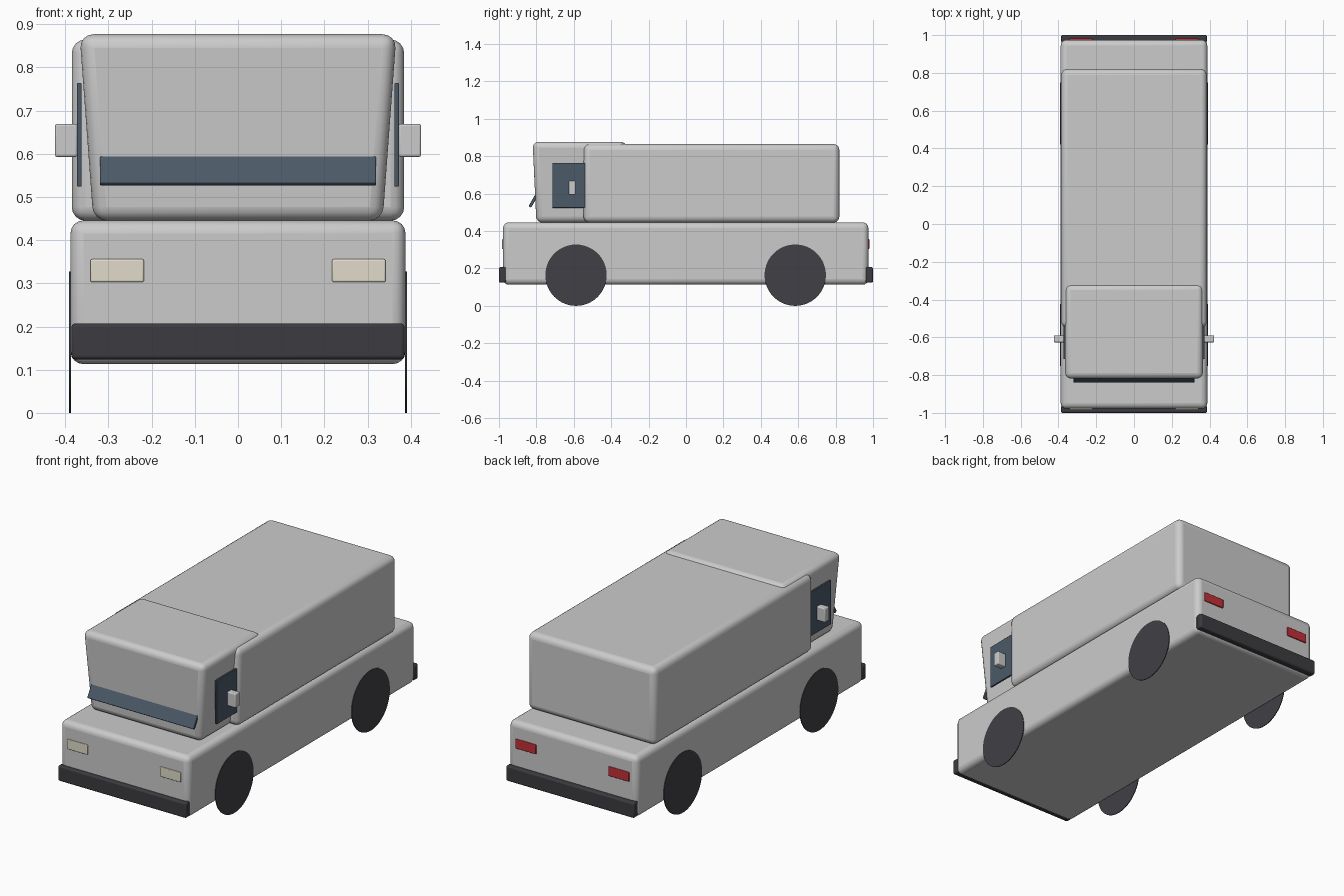
import bpy, math

if "Cube" in bpy.data.objects:
    bpy.data.objects.remove(bpy.data.objects["Cube"])


def material(name, color):
    m = bpy.data.materials.new(name)
    m.diffuse_color = (*color, 1)
    m.use_nodes = True
    m.node_tree.nodes["Principled BSDF"].inputs["Base Color"].default_value = m.diffuse_color
    return m


glass = material("glass", (0.07, 0.10, 0.135))
dark = material("dark_plastic", (0.045, 0.043, 0.05))
rubber = material("rubber", (0.052, 0.05, 0.058))
cream = material("lamp_cream", (0.75, 0.71, 0.58))
red = material("lamp_red", (0.55, 0.03, 0.04))


def finish(ob, name, mat, bevel, segments=4):
    ob.name = name
    if mat:
        ob.data.materials.append(mat)
    if bevel:
        mod = ob.modifiers.new("rounding", "BEVEL")
        mod.width, mod.segments = bevel, segments
    bpy.ops.object.shade_smooth_by_angle(angle=math.radians(35))
    return ob


def box(name, x, y, z, bevel, mat=None):
    """Rounded box from (min, max) ranges."""
    bpy.ops.mesh.primitive_cube_add(size=1)
    ob = bpy.context.object
    for v in ob.data.vertices:
        v.co = [r[0] if c < 0 else r[1] for c, r in zip(v.co, (x, y, z))]
    return finish(ob, name, mat, bevel)


# Lower body and cargo box
box("lower_body", (-0.388, 0.388), (-0.978, 0.975), (0.113, 0.446), 0.03)
box("cargo_box", (-0.385, 0.385), (-0.548, 0.82), (0.445, 0.865), 0.032)

# Cab, narrowing towards its base
cab = box("cab", (-0.367, 0.367), (-0.82, -0.318), (0.445, 0.877), 0.032)
for v in cab.data.vertices:
    if v.co.z < 0.5:
        v.co.x *= 0.335 / 0.367
        if v.co.y < -0.6:
            v.co.y = -0.80

# Tilted windscreen plate, its upper edge sunk into the cab
screen = box("windscreen", (-0.32, 0.32), (-0.008, 0.008), (0, 0.14), 0.004, glass)
screen.location = (0, -0.835, 0.529)
screen.rotation_euler.x = math.radians(-30)

# Bumpers
box("front_bumper", (-0.386, 0.386), (-1.0, -0.962), (0.124, 0.207), 0.009, dark)
box("rear_bumper", (-0.386, 0.386), (0.96, 1.0), (0.124, 0.207), 0.009, dark)

for s, side in ((-1, "left"), (1, "right")):
    def span(a, b):
        return tuple(sorted((s * a, s * b)))

    # Lamps
    box(f"headlight_{side}", span(0.218, 0.342), (-0.985, -0.965), (0.303, 0.356), 0.004, cream)
    box(f"tail_light_{side}", span(0.218, 0.342), (0.96, 0.982), (0.305, 0.356), 0.004, red)
    # Side window and mirror
    box(f"side_window_{side}", span(0.362, 0.373), (-0.715, -0.5), (0.524, 0.764), 0.003, glass)
    box(f"mirror_{side}", span(0.372, 0.424), (-0.627, -0.59), (0.593, 0.669), 0.005)
    # Wheel discs
    for y, end in ((-0.588, "front"), (0.584, "rear")):
        bpy.ops.mesh.primitive_cylinder_add(vertices=64, radius=0.164, depth=0.004,
                                            location=(s * 0.389, y, 0.164),
                                            rotation=(0, math.pi / 2, 0))
        finish(bpy.context.object, f"{end}_wheel_{side}", rubber, 0)
